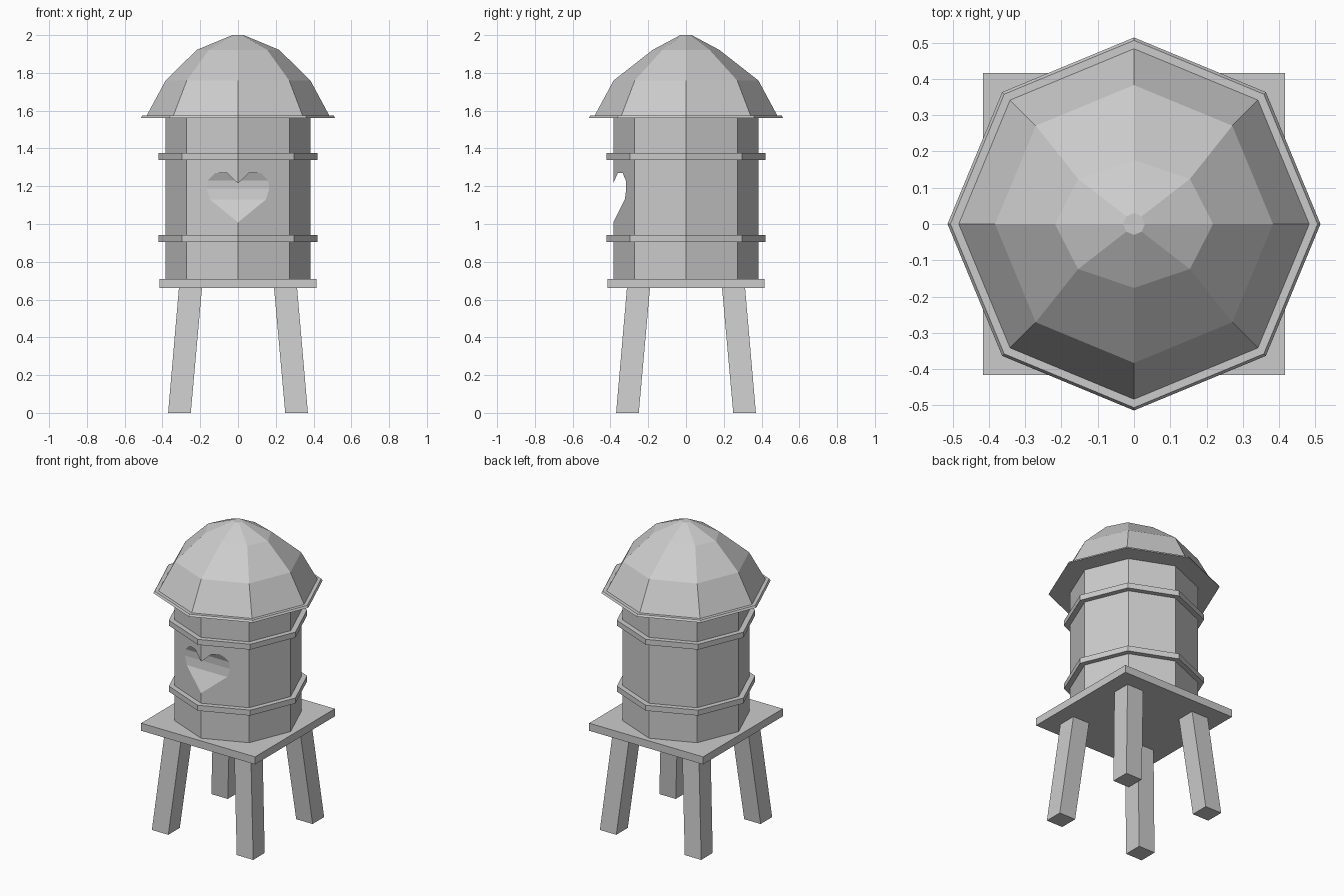
import bpy, bmesh
from math import sin, cos, pi

if "Cube" in bpy.data.objects:
    bpy.data.objects.remove(bpy.data.objects["Cube"])

R = 0.385          # barrel radius
Z0, Z1 = 0.71, 1.565


def finish(bm, name):
    bmesh.ops.recalc_face_normals(bm, faces=bm.faces)
    me = bpy.data.meshes.new(name)
    bm.to_mesh(me)
    bm.free()
    ob = bpy.data.objects.new(name, me)
    bpy.context.collection.objects.link(ob)
    return ob


def octagon(rx, ry, z):
    return [(rx * cos(i * pi / 4), ry * sin(i * pi / 4), z) for i in range(8)]


def loft(name, profile, closed=False):
    """Skin octagons given as (x radius, y radius, z); cap ends unless closed."""
    bm = bmesh.new()
    rings = [[bm.verts.new(p) for p in octagon(*s)] for s in profile]
    pairs = list(zip(rings, rings[1:]))
    if closed:
        pairs.append((rings[-1], rings[0]))
    else:
        bm.faces.new(rings[0])
        bm.faces.new(rings[-1])
    for a, b in pairs:
        for i in range(8):
            j = (i + 1) % 8
            bm.faces.new((a[i], a[j], b[j], b[i]))
    return finish(bm, name)


def slanted_box(name, bottom, top, z0, z1):
    """Box from two (x0, x1, y0, y1) rectangles."""
    bm = bmesh.new()
    rings = []
    for (xa, xb, ya, yb), z in ((bottom, z0), (top, z1)):
        rings.append([bm.verts.new(p) for p in
                      ((xa, ya, z), (xb, ya, z), (xb, yb, z), (xa, yb, z))])
    a, b = rings
    bm.faces.new(a)
    bm.faces.new(b)
    for i in range(4):
        j = (i + 1) % 4
        bm.faces.new((a[i], a[j], b[j], b[i]))
    return finish(bm, name)


# Four splayed legs
for sx, side in ((-1, "left"), (1, "right")):
    for sy, end in ((-1, "front"), (1, "back")):
        lo = (sx * 0.25, sx * 0.37, sy * 0.25, sy * 0.37)
        hi = (sx * 0.19, sx * 0.312, sy * 0.19, sy * 0.312)
        slanted_box(f"{end}_{side}_leg", lo, hi, 0, 0.67)

# Square platform
sq = (-0.416, 0.416, -0.416, 0.416)
slanted_box("platform", sq, sq, 0.66, Z0)

# Octagonal barrel with a heart notch across its front edge
bm = bmesh.new()
lo = [bm.verts.new(p) for p in octagon(R, R, Z0)]
hi = [bm.verts.new(p) for p in octagon(R, R, Z1)]
bm.faces.new(lo)
bm.faces.new(hi)
for i in range(8):
    if i not in (5, 6):
        j = (i + 1) % 8
        bm.faces.new((lo[i], lo[j], hi[j], hi[i]))
half_heart = [(0.148, 1.13), (0.165, 1.185), (0.16, 1.23), (0.12, 1.27), (0.058, 1.27)]
tip = bm.verts.new((0, -R, 1.008))
cleft = bm.verts.new((0, -R, 1.215))
sides = {s: [bm.verts.new((s * x, -R + x * (2 ** 0.5 - 1), z)) for x, z in half_heart]
         for s in (-1, 1)}
for s, corner in ((1, 7), (-1, 5)):
    bm.faces.new([lo[6], lo[corner], hi[corner], hi[6], cleft] + sides[s][::-1] + [tip])
# Strips closing the heart hollow from left to right
left, right = sides[-1], sides[1]
bm.faces.new((tip, right[0], left[0]))
bm.faces.new((cleft, left[-1], right[-1]))
for k in range(len(left) - 1):
    bm.faces.new((left[k], right[k], right[k + 1], left[k + 1]))
finish(bm, "barrel")

# Two hoops around the barrel
for name, z in (("lower_hoop", 0.905), ("upper_hoop", 1.34)):
    h = 0.036
    loft(name, [(0.38, 0.38, z), (0.42, 0.42, z),
                (0.42, 0.42, z + h), (0.38, 0.38, z + h)], closed=True)

# Domed roof with a thin rim
loft("roof", [(0.37, 0.37, 1.562), (0.514, 0.514, 1.562), (0.506, 0.506, 1.575),
              (0.483, 0.483, 1.575), (0.383, 0.383, 1.76),
              (0.218, 0.176, 1.922), (0.03, 0.03, 2.0)])
